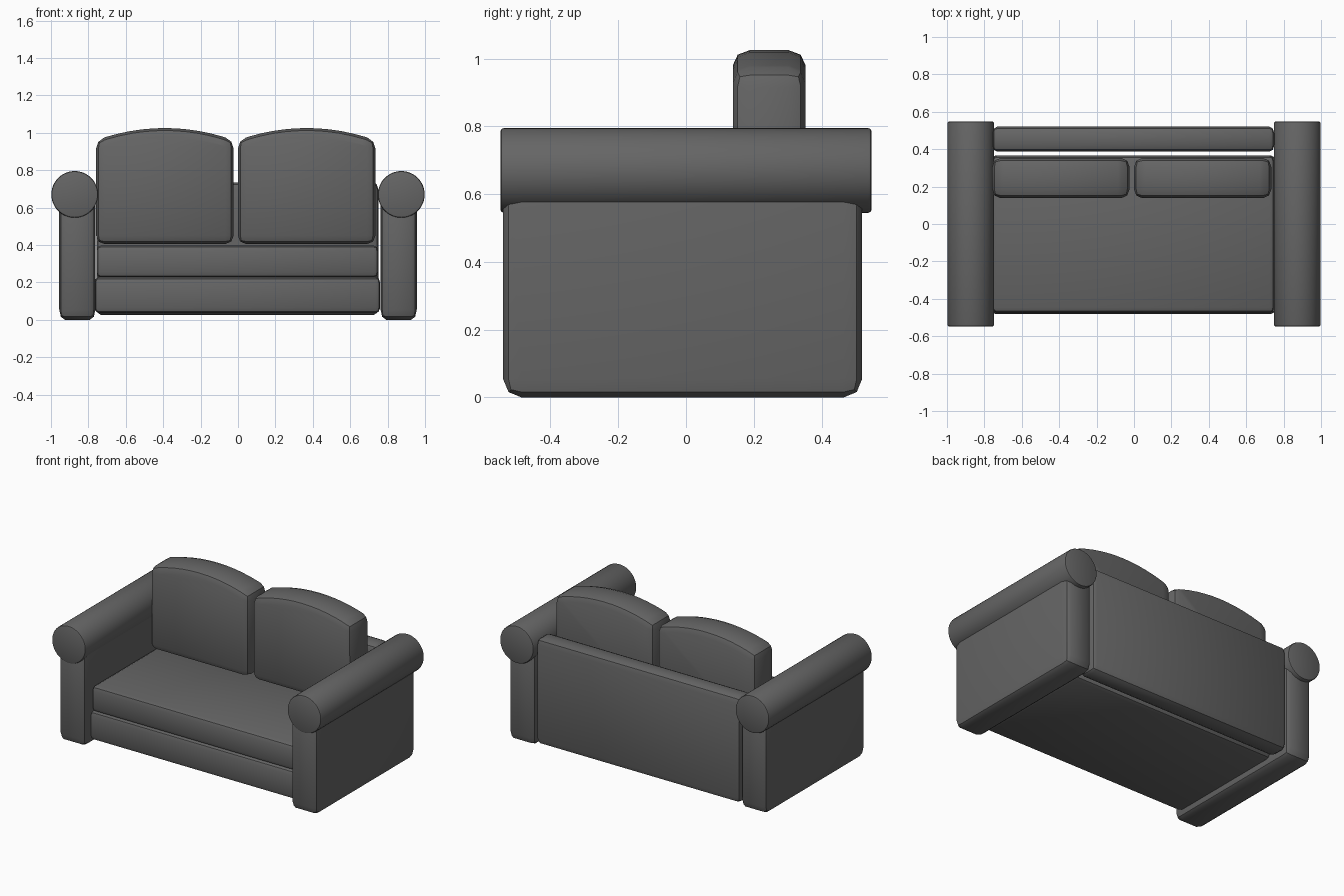
import bpy, bmesh, math
from mathutils import Vector

cube = bpy.data.objects.get("Cube")
if cube:
    bpy.data.objects.remove(cube, do_unlink=True)

# One upholstery colour
fabric = bpy.data.materials.new("charcoal_fabric")
fabric.use_nodes = True
grey = (0.13, 0.13, 0.13, 1)
fabric.diffuse_color = grey
bsdf = fabric.node_tree.nodes["Principled BSDF"]
bsdf.inputs["Base Color"].default_value = grey
bsdf.inputs["Roughness"].default_value = 0.9


def finish(name, bm):
    bmesh.ops.recalc_face_normals(bm, faces=bm.faces[:])
    mesh = bpy.data.meshes.new(name)
    bm.to_mesh(mesh)
    bm.free()
    obj = bpy.data.objects.new(name, mesh)
    bpy.context.collection.objects.link(obj)
    mesh.materials.append(fabric)
    bpy.ops.object.select_all(action='DESELECT')
    obj.select_set(True)
    bpy.context.view_layer.objects.active = obj
    bpy.ops.object.shade_smooth_by_angle(angle=math.radians(35))
    return obj


def padded_block(name, x, y, z, soft, arch=0.0):
    """Rounded block between (min, max) ranges; soft is the rounding along each axis."""
    bm = bmesh.new()
    steps = 12 if arch else 1
    drop = [arch * (2 * i / steps - 1) ** 2 for i in range(steps + 1)]
    top = [(x[0] + (x[1] - x[0]) * i / steps, z[1] - drop[i]) for i in range(steps + 1)]
    outline = [(x[1], z[0]), (x[0], z[0])] + top
    face = bm.faces.new([bm.verts.new((px, y[0], pz)) for px, pz in outline])
    ext = bmesh.ops.extrude_face_region(bm, geom=[face], use_keep_orig=True)
    moved = [v for v in ext["geom"] if isinstance(v, bmesh.types.BMVert)]
    bmesh.ops.translate(bm, verts=moved, vec=(0, y[1] - y[0], 0))
    bmesh.ops.recalc_face_normals(bm, faces=bm.faces[:])
    # Round the edges in stretched space so each axis gets its own softness
    sharp = [e for e in bm.edges if e.calc_face_angle(0) > math.radians(40)]
    bmesh.ops.scale(bm, vec=Vector([1 / s for s in soft]), verts=bm.verts[:])
    bmesh.ops.bevel(bm, geom=sharp, offset=1, segments=2, profile=0.5,
                    affect='EDGES', clamp_overlap=True)
    bmesh.ops.scale(bm, vec=Vector(soft), verts=bm.verts[:])
    return finish(name, bm)


def arm_roll(name, x, z, radius, half_length):
    bm = bmesh.new()
    bmesh.ops.create_cone(bm, cap_ends=True, segments=48, radius1=radius,
                          radius2=radius, depth=2 * half_length)
    rims = [e for e in bm.edges if e.calc_face_angle(0) > 1]
    bmesh.ops.bevel(bm, geom=rims, offset=0.01, segments=2, profile=0.5, affect='EDGES')
    obj = finish(name, bm)
    obj.rotation_euler.x = math.pi / 2
    obj.location = (x, 0, z)


# Arms: upright panel with a round roll on top
for side, s in (("left", 1), ("right", -1)):
    xs = sorted((s * 0.762, s * 0.956))
    padded_block(side + "_arm_panel", xs, (-0.54, 0.52), (0.0, 0.70), (0.03, 0.055, 0.055))
    arm_roll(side + "_arm_roll", s * 0.873, 0.67, 0.125, 0.548)

# Base, seat and backrest
padded_block("base", (-0.767, 0.76), (-0.48, 0.365), (0.035, 0.228), (0.025, 0.03, 0.03))
padded_block("seat", (-0.757, 0.75), (-0.475, 0.365), (0.225, 0.397), (0.025, 0.03, 0.03))
padded_block("backrest", (-0.757, 0.75), (0.387, 0.52), (0.025, 0.735), (0.025, 0.035, 0.04))

# Back cushions with arched tops
for side, x0 in (("left", -0.001), ("right", -0.759)):
    padded_block(side + "_back_cushion", (x0, x0 + 0.736), (0.138, 0.353),
                 (0.405, 1.025), (0.045, 0.05, 0.045), arch=0.065)
